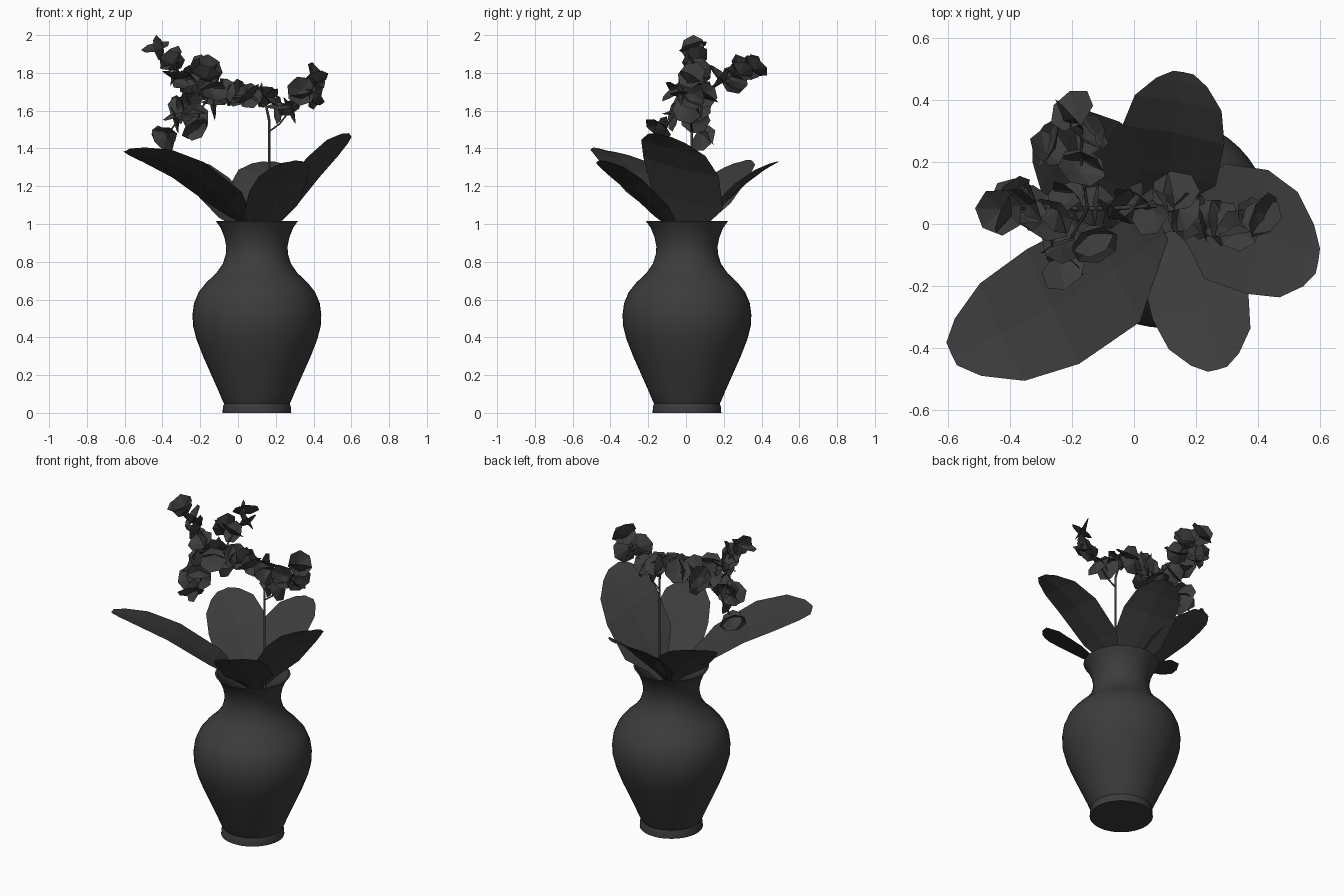
import bpy, bmesh, math, random
from mathutils import Vector as V

if "Cube" in bpy.data.objects:
    bpy.data.objects.remove(bpy.data.objects["Cube"])
random.seed(7)

mat = bpy.data.materials.new("dark_grey")
mat.diffuse_color = (0.045, 0.045, 0.045, 1)
mat.use_nodes = True
mat.node_tree.nodes["Principled BSDF"].inputs["Base Color"].default_value = mat.diffuse_color


def finish(name, bm):
    me = bpy.data.meshes.new(name)
    bm.to_mesh(me)
    bm.free()
    me.materials.append(mat)
    ob = bpy.data.objects.new(name, me)
    bpy.context.collection.objects.link(ob)
    return ob


# Vase: lathed outer wall, rim and thin inner wall
outer = [(0.182, 0), (0.18, 0.03), (0.174, 0.05), (0.18, 0.06), (0.205, 0.12), (0.245, 0.21),
         (0.285, 0.30), (0.32, 0.39), (0.338, 0.46), (0.341, 0.52), (0.333, 0.58), (0.308, 0.64),
         (0.268, 0.69), (0.215, 0.74), (0.18, 0.79), (0.165, 0.84), (0.162, 0.88), (0.172, 0.93),
         (0.192, 0.98), (0.217, 1.015)]
inner = [(r - 0.01, max(z, 0.02)) for r, z in reversed(outer[1:])]
profile = [(0, 0)] + outer + inner + [(0, 0.02)]
bm = bmesh.new()
vs = [bm.verts.new((r, 0, z)) for r, z in profile]
es = [bm.edges.new(p) for p in zip(vs, vs[1:])]
bmesh.ops.spin(bm, geom=vs + es, cent=(0, 0, 0), axis=(0, 0, 1), angle=math.tau, steps=48)
bmesh.ops.remove_doubles(bm, verts=bm.verts, dist=1e-4)
bmesh.ops.recalc_face_normals(bm, faces=bm.faces)
vase = finish("vase", bm)
vase.location = (0.10, 0.005, 0)
bpy.context.view_layer.objects.active = vase
vase.select_set(True)
bpy.ops.object.shade_smooth_by_angle(angle=math.radians(35))


# Broad leaves: strips along a curve passing through base, middle and tip
def leaf(name, base, mid, tip, side):
    base, mid, tip, side = V(base), V(mid), V(tip), V(side)
    ctrl = 2 * mid - (base + tip) / 2
    up = side.cross(tip - base).normalized()
    up *= 1 if up.z > 0 else -1
    bm = bmesh.new()
    rows = []
    for t, w in [(0, .18), (.1, .42), (.25, .93), (.55, 1), (.78, .85), (.93, .5), (1, .2)]:
        c = base * (1 - t) ** 2 + ctrl * 2 * t * (1 - t) + tip * t * t
        rows.append([bm.verts.new(c + side * w * k + up * 0.006 * w * (abs(k) * 2 - 1))
                     for k in (-1, 0, 1)])
    for a, b in zip(rows, rows[1:]):
        for i in (0, 1):
            bm.faces.new((a[i], a[i + 1], b[i + 1], b[i]))
    return finish(name, bm)


leaf("leaf_left", (.10, -.03, .95), (-.23, -.25, 1.26), (-.59, -.42, 1.39), (.085, -.185, .04))
leaf("leaf_front", (.13, -.02, .93), (.21, -.25, 1.18), (.27, -.47, 1.33), (.155, .04, .03))
leaf("leaf_right", (.14, .02, .93), (.38, -.02, 1.27), (.595, -.12, 1.47), (.035, .20, -.05))
leaf("leaf_back", (.10, .04, .93), (.125, .27, 1.19), (.16, .49, 1.33), (.165, -.03, 0))
leaf("leaf_back_left", (.08, .02, .93), (-.12, .17, 1.18), (-.31, .29, 1.33), (.09, .15, .04))


# Stem and branches
def stem(name, pts, r):
    cu = bpy.data.curves.new(name, 'CURVE')
    cu.dimensions = '3D'
    cu.bevel_depth = r
    cu.bevel_resolution = 1
    cu.use_fill_caps = True
    sp = cu.splines.new('POLY')
    sp.points.add(len(pts) - 1)
    for p, co in zip(sp.points, pts):
        p.co = (*co, 1)
    cu.materials.append(mat)
    bpy.context.collection.objects.link(bpy.data.objects.new(name, cu))


stem("main_stem", [(.165, .03, .6), (.165, .03, 1.55), (.15, .04, 1.62), (.08, .06, 1.67),
                   (-.08, .05, 1.68), (-.2, .05, 1.66)], .007)
stem("right_branch", [(.165, .03, 1.49), (.22, .025, 1.53), (.29, .02, 1.62), (.37, .03, 1.70)], .005)
stem("upper_branch", [(-.2, .05, 1.66), (-.28, .05, 1.77), (-.40, .05, 1.90)], .005)
stem("back_branch", [(-.15, .05, 1.68), (-.17, .18, 1.75), (-.17, .31, 1.82)], .005)
stem("lower_branch", [(-.2, .05, 1.66), (-.3, .06, 1.57), (-.37, .08, 1.48)], .005)
stem("front_branch", [(-.15, .05, 1.68), (-.2, -.04, 1.6), (-.22, -.11, 1.52)], .005)


# Blooms: shallow seven-sided dishes
def dish(bm, pos, normal, r):
    q = normal.to_track_quat('Z', 'Y')
    rot = random.random()
    rim = []
    for i in range(7):
        a = rot + i * math.tau / 7
        rim.append(bm.verts.new(pos + q @ V((r * math.cos(a), r * math.sin(a), 0.012))))
    hub = bm.verts.new(pos - q @ V((0, 0, 0.015)))
    for i in range(7):
        bm.faces.new((hub, rim[i], rim[(i + 1) % 7]))


sprays = {
    "upper_blooms": ((-.24, .06, 1.72), [(-.43, .04, 1.93), (-.35, .05, 1.87), (-.27, .02, 1.75),
                                         (-.33, .06, 1.80)]),
    "back_blooms": ((-.18, .16, 1.68), [(-.15, .29, 1.82), (-.20, .36, 1.83), (-.17, .18, 1.78),
                                        (-.27, .25, 1.76)]),
    "middle_blooms": ((-.18, .06, 1.66), [(-.13, -.06, 1.70), (-.06, .05, 1.70), (-.13, .06, 1.63),
                                          (-.26, .01, 1.63), (-.31, .06, 1.61), (-.22, .08, 1.70)]),
    "lower_blooms": ((-.27, .05, 1.62), [(-.39, .09, 1.46), (-.33, .05, 1.56), (-.23, -.14, 1.51),
                                         (-.23, -.06, 1.57)]),
    "arch_blooms": ((.10, .06, 1.63), [(-.01, .07, 1.69), (.06, .04, 1.68), (.13, .10, 1.68),
                                       (.17, .03, 1.66)]),
    "right_blooms": ((.33, .04, 1.67), [(.22, .02, 1.61), (.28, .01, 1.61), (.335, -.02, 1.70),
                                        (.41, .03, 1.78), (.40, .03, 1.68)]),
}
for name, (centre, blooms) in sprays.items():
    bm = bmesh.new()
    for p in blooms:
        p = V(p)
        out = (p - V(centre)).normalized()
        # two wide petals opening like a shell, turned a random way
        u = out.orthogonal().normalized()
        a = random.uniform(0, math.tau)
        d = u * math.cos(a) + out.cross(u) * math.sin(a)
        dish(bm, p + d * 0.005, (out * 0.9 - d * 0.5).normalized(), 0.08)
        dish(bm, p - d * 0.02 - out * 0.01, (out * 0.5 + d).normalized(), 0.07)
    finish(name, bm)
